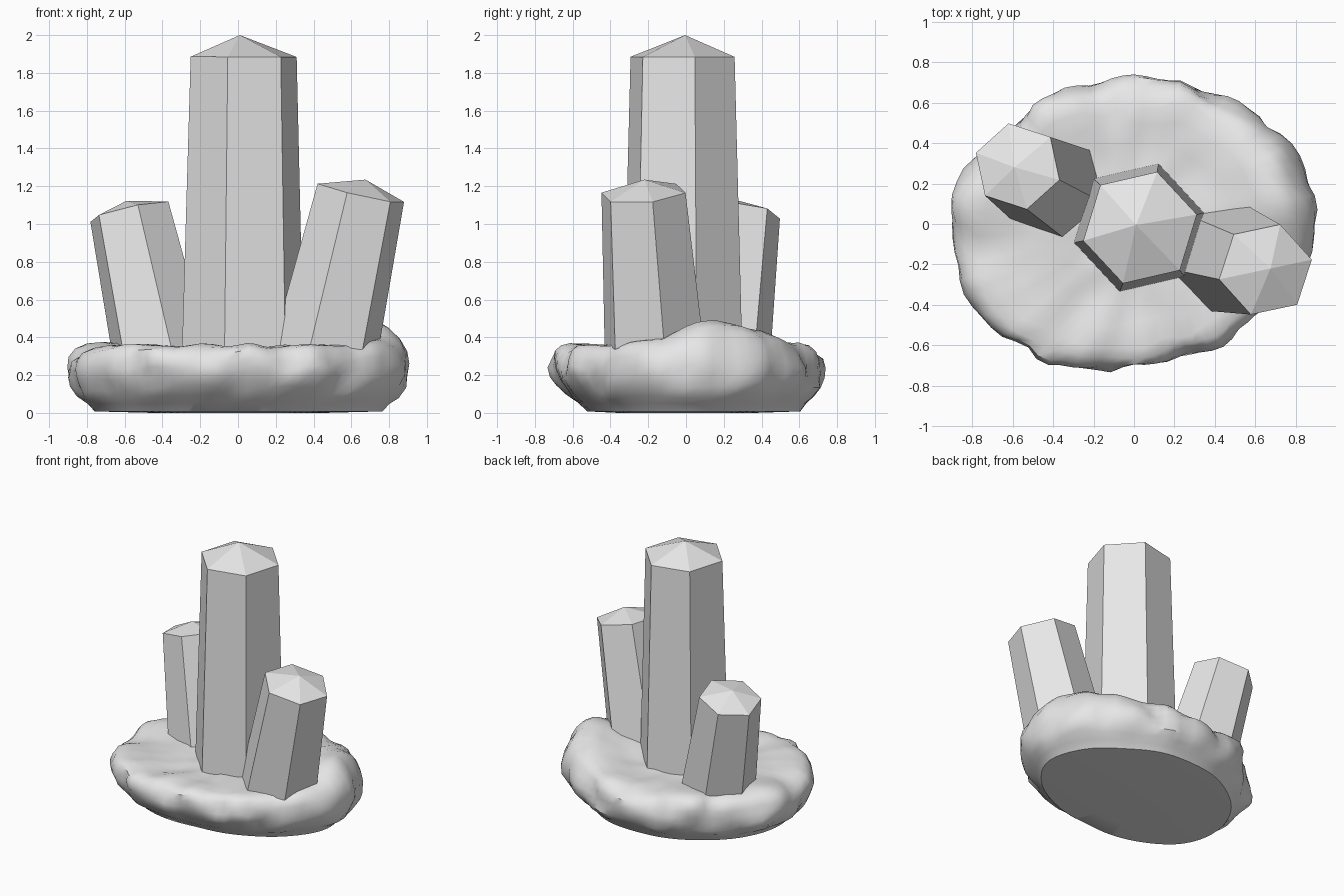
import bpy, bmesh, math
from mathutils import Vector, noise

cube = bpy.data.objects.get("Cube")
if cube:
    bpy.data.objects.remove(cube)

stone = bpy.data.materials.new("pale grey stone")
stone.use_nodes = True
GREY = (0.8, 0.8, 0.8, 1)
stone.diffuse_color = GREY
stone.node_tree.nodes["Principled BSDF"].inputs["Base Color"].default_value = GREY


def finish(bm, name):
    bmesh.ops.recalc_face_normals(bm, faces=bm.faces)
    mesh = bpy.data.meshes.new(name)
    bm.to_mesh(mesh)
    bm.free()
    mesh.materials.append(stone)
    obj = bpy.data.objects.new(name, mesh)
    bpy.context.collection.objects.link(obj)
    return obj


def bridge(bm, low, high):
    n = len(low)
    for i in range(n):
        j = (i + 1) % n
        bm.faces.new((low[i], low[j], high[j], high[i]))


def fan(bm, ring, tip):
    for i in range(len(ring)):
        bm.faces.new((ring[i], ring[(i + 1) % len(ring)], tip))


# Six-sided crystal: tapered leaning shaft with a low pointed cap
def crystal(name, top, apex, radius, lean, phase, taper, foot):
    bm = bmesh.new()
    top = Vector(top)
    axis = Vector((lean[0], lean[1], 1))
    drop = top.z - foot

    def ring(centre, r):
        verts = []
        for k in range(6):
            a = math.radians(phase + 60 * k)
            dx, dy = r * math.cos(a), r * math.sin(a)
            dz = -(lean[0] * dx + lean[1] * dy)
            verts.append(bm.verts.new(centre + Vector((dx, dy, dz))))
        return verts

    base = ring(top - axis * drop, radius + taper * drop)
    rim = ring(top, radius)
    bridge(bm, base, rim)
    fan(bm, rim, bm.verts.new(apex))
    bm.faces.new(base[::-1])
    return finish(bm, name)


crystal("tall_crystal", (0.03, -0.018, 1.885), (0.01, -0.005, 2.0),
        0.288, (0.003, 0), 13, 0.027, 0.28)
crystal("left_crystal", (0.65, -0.225, 1.165), (0.675, -0.22, 1.235),
        0.234, (0.225, -0.07), 12, 0.052, 0.25)
crystal("right_crystal", (-0.575, 0.285, 1.065), (-0.59, 0.28, 1.123),
        0.217, (-0.22, 0.125), 42, 0.056, 0.25)

# Rock base: uneven outline, one radius per sixteenth of a turn
OUTLINE = [0.91, 0.87, 0.78, 0.75, 0.72, 0.735, 0.77, 0.84,
           0.90, 0.91, 0.83, 0.76, 0.705, 0.71, 0.74, 0.82]
# (share of outline, height) from the underside up and over
PROFILE = [(0.5, 0.0), (0.84, 0.008), (0.885, 0.05), (0.94, 0.085), (0.98, 0.13),
           (1.0, 0.18), (1.0, 0.23), (0.98, 0.28), (0.945, 0.32), (0.89, 0.345),
           (0.81, 0.355), (0.7, 0.35), (0.57, 0.345), (0.43, 0.345),
           (0.28, 0.345), (0.13, 0.345)]
SEGMENTS = 80


def outline(turn):
    t = turn * len(OUTLINE)
    i, f = int(t), t % 1
    a, b, c, d = (OUTLINE[(i + k) % len(OUTLINE)] for k in (-1, 0, 1, 2))
    return b + 0.5 * f * (c - a + f * (2*a - 5*b + 4*c - d + f * (3*(b - c) + d - a)))


def rock_point(share, z, turn):
    a = turn * math.tau
    front = max(0, -math.sin(a)) ** 2
    # The front is undercut and its lip sits higher
    if share > 0.8:
        share -= front * 0.12 * max(0, 1 - z / 0.25)
        share += front * 0.04 * max(0, (z - 0.25) / 0.1)
    r = outline(turn) * share
    p = Vector((r * math.cos(a), r * math.sin(a), z))
    # Lumps fade out on the flat underside
    fade = min(1, max(0, (z - 0.03) / 0.1))
    rough = 0.05 * noise.noise(p * 3.2) + 0.035 * noise.noise(p * 7 + Vector((5, 2, 1)))
    ridge = 0.03 * (abs(noise.noise(p * 5 + Vector((1, 8, 3)))) - 0.25)
    out = fade * (rough + ridge) * min(1, share * 1.2)
    p.x += math.cos(a) * out
    p.y += math.sin(a) * out
    p.z += fade * 0.6 * (rough - ridge)
    # Raised shoulder on the left side
    hump = math.exp(-((p.x - 0.68) / 0.27) ** 2 - ((p.y - 0.17) / 0.33) ** 2)
    p.z += 0.14 * hump * min(1, max(0, (z - 0.1) / 0.23))
    return p


bm = bmesh.new()
rings = [[bm.verts.new(rock_point(s, z, k / SEGMENTS)) for k in range(SEGMENTS)]
         for s, z in PROFILE]
for low, high in zip(rings, rings[1:]):
    bridge(bm, low, high)
fan(bm, rings[-1], bm.verts.new((0, 0, 0.34)))
bm.faces.new(rings[0][::-1])
rock = finish(bm, "rock_base")

bpy.ops.object.select_all(action="DESELECT")
rock.select_set(True)
bpy.context.view_layer.objects.active = rock
bpy.ops.object.shade_smooth_by_angle(angle=math.radians(40))
